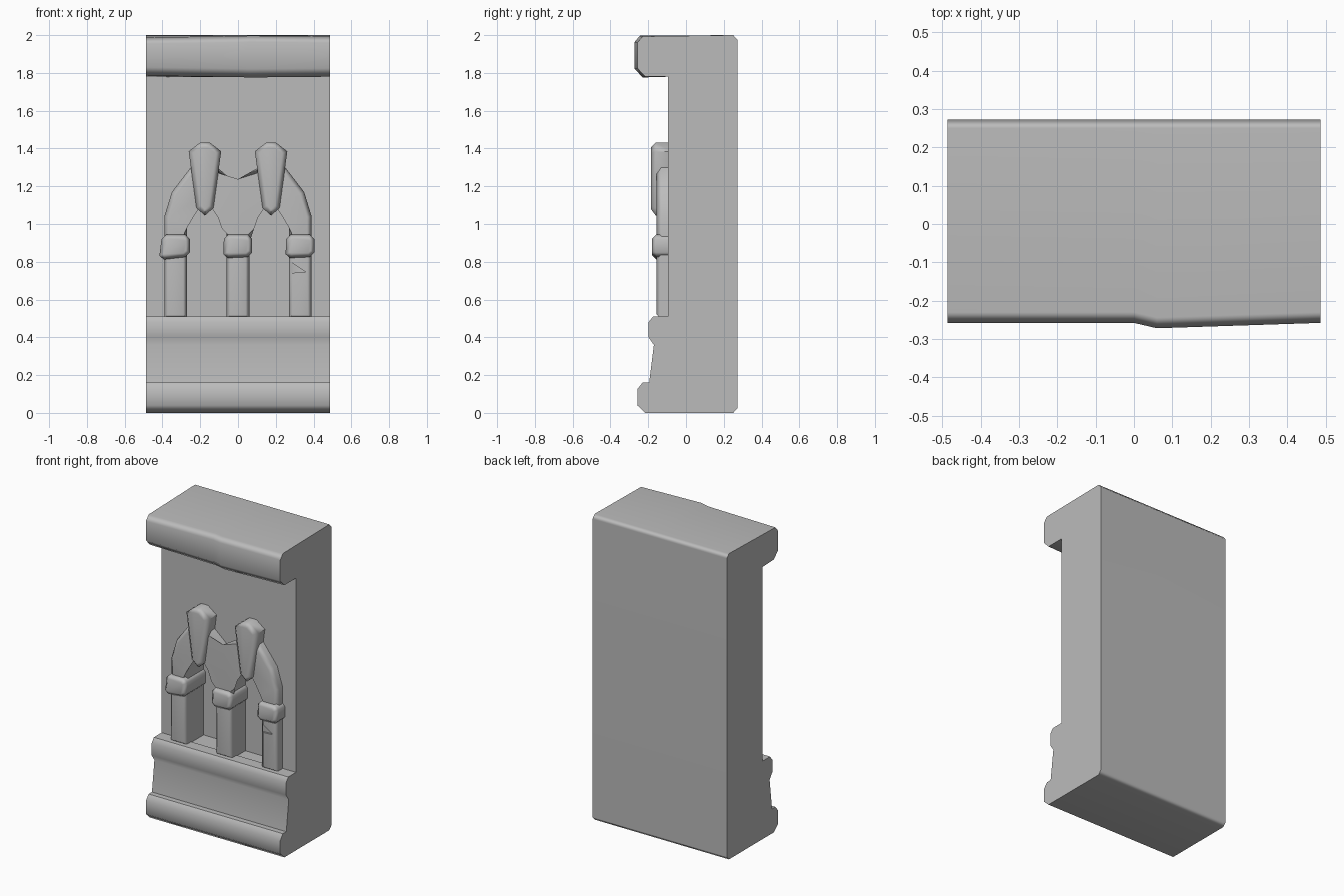
import bpy, bmesh, math

cube = bpy.data.objects.get("Cube")
if cube:
    bpy.data.objects.remove(cube, do_unlink=True)

stone = bpy.data.materials.new("grey_stone")
stone.use_nodes = True
GREY = (0.5, 0.5, 0.5, 1)
stone.diffuse_color = GREY
stone.node_tree.nodes["Principled BSDF"].inputs["Base Color"].default_value = GREY


def finish(name, bm):
    """Turn a bmesh into a named stone object."""
    bmesh.ops.recalc_face_normals(bm, faces=bm.faces)
    mesh = bpy.data.meshes.new(name)
    bm.to_mesh(mesh)
    bm.free()
    mesh.materials.append(stone)
    obj = bpy.data.objects.new(name, mesh)
    bpy.context.collection.objects.link(obj)
    return obj


def activate(obj):
    bpy.ops.object.select_all(action='DESELECT')
    obj.select_set(True)
    bpy.context.view_layer.objects.active = obj


def smooth(obj):
    activate(obj)
    bpy.ops.object.shade_smooth_by_angle(angle=math.radians(50))
    obj.modifiers.new("even_shading", 'WEIGHTED_NORMAL').keep_sharp = True


def prism(name, outline, front, back, bevel=0.0):
    """Extrude an (x, z) outline from front to back, rounding the front rim."""
    bm = bmesh.new()
    near = [bm.verts.new((x, front, z)) for x, z in outline]
    far = [bm.verts.new((x, back, z)) for x, z in outline]
    rim = bm.faces.new(near)
    bm.faces.new(far[::-1])
    n = len(near)
    for i in range(n):
        j = (i + 1) % n
        bm.faces.new((near[i], far[i], far[j], near[j]))
    if bevel:
        bmesh.ops.bevel(bm, geom=list(rim.edges), offset=bevel, segments=1,
                        profile=0.5, affect='EDGES')
    return finish(name, bm)


def cut(obj, cutter):
    mod = obj.modifiers.new("cut", 'BOOLEAN')
    mod.operation = 'DIFFERENCE'
    mod.solver = 'EXACT'
    mod.object = cutter
    activate(obj)
    bpy.ops.object.modifier_apply(modifier=mod.name)
    bpy.data.objects.remove(cutter, do_unlink=True)


def mirrored(half):
    return half + [(-x, z) for x, z in reversed(half) if x != 0]


# Wall block: side profile (y, z) swept across x, with an uneven cornice
profile = [(0.25, 0), (-0.215, 0), (-0.258, 0.04), (-0.258, 0.125), (-0.23, 0.16),
           (-0.195, 0.16), (-0.17, 0.36), (-0.198, 0.4), (-0.198, 0.48), (-0.175, 0.51),
           (-0.095, 0.51), (-0.095, 1.78), (-0.215, 1.78), (-0.258, 1.825),
           (-0.258, 1.96), (-0.23, 1.993), (0.25, 2.0), (0.272, 1.975), (0.272, 0.025)]
bm = bmesh.new()
rings = []
for x, push, drop in ((-0.486, 0, 0.005), (0, 0, -0.002), (0.06, 0.014, -0.004), (0.486, 0, 0)):
    ring = []
    for y, z in profile:
        if z > 1.7 and y < -0.2:
            y -= push
            z += drop if z < 1.9 else -drop
        ring.append(bm.verts.new((x, y, min(z, 2.0))))
    rings.append(ring)
for a, b in zip(rings, rings[1:]):
    for i in range(len(profile)):
        j = (i + 1) % len(profile)
        bm.faces.new((a[i], a[j], b[j], b[i]))
bm.faces.new(rings[0])
bm.faces.new(rings[-1][::-1])
wall = finish("wall_block", bm)

# Two arched niches sunk into the wall behind the tracery
for side, depth in ((-1, 0.03), (1, -0.01)):
    half = [(-0.15, 0.505), (-0.15, 1.0), (-0.09, 1.15), (0, 1.2)]
    outline = [(x + side * 0.18, z) for x, z in mirrored(half)]
    cut(wall, prism("niche_cutter", outline, -0.1, depth))
smooth(wall)

# Columns and capitals
BACK = 0.04
for label, x in (("right", -0.33), ("middle", 0.0), ("left", 0.33)):
    w = 0.06
    shaft = prism(label + "_column", [(x - w, 0.5), (x - w, 0.9), (x + w, 0.9), (x + w, 0.5)],
                  -0.155, BACK, 0.02)
    if label == "left":
        # small chip in the shaft
        cut(shaft, prism("chip_cutter", [(0.26, 0.81), (0.36, 0.745), (0.26, 0.74)], -0.2, -0.143))
    smooth(shaft)
    tilt = 0.008 if label == "right" else 0
    cap = [(x - 0.055 - tilt, 0.82 - tilt), (x - 0.078 - tilt, 0.84 - tilt), (x - 0.075, 0.92),
           (x - 0.05, 0.945), (x + 0.05, 0.945), (x + 0.075, 0.92),
           (x + 0.075, 0.85), (x + 0.05, 0.825)]
    smooth(prism(label + "_capital", cap, -0.18, BACK, 0.022))

# Tracery: two outer arch limbs and the forked middle
limb = [(-0.39, 0.9), (-0.39, 1.04), (-0.35, 1.17), (-0.25, 1.3), (-0.18, 1.3),
        (-0.18, 1.13), (-0.225, 1.1), (-0.258, 1.05), (-0.27, 0.98), (-0.27, 0.9)]
smooth(prism("right_arch", limb, -0.155, BACK, 0.025))
smooth(prism("left_arch", [(-x, z) for x, z in limb], -0.155, BACK, 0.025))
fork = [(-0.06, 0.9), (-0.06, 0.98), (-0.085, 1.05), (-0.12, 1.1), (-0.18, 1.13),
        (-0.18, 1.3), (-0.11, 1.3), (0, 1.205)]
smooth(prism("middle_arch", mirrored(fork), -0.155, BACK, 0.025))

# Tapered keystones at the arch points
stone_half = [(0, 1.045), (-0.045, 1.085), (-0.086, 1.385), (-0.025, 1.432), (0, 1.435)]
for label, x in (("right", -0.175), ("left", 0.175)):
    outline = [(px + x, z) for px, z in mirrored(stone_half[1:-1])]
    outline.append((x, 1.045))
    smooth(prism(label + "_keystone", outline, -0.185, -0.08, 0.025))
